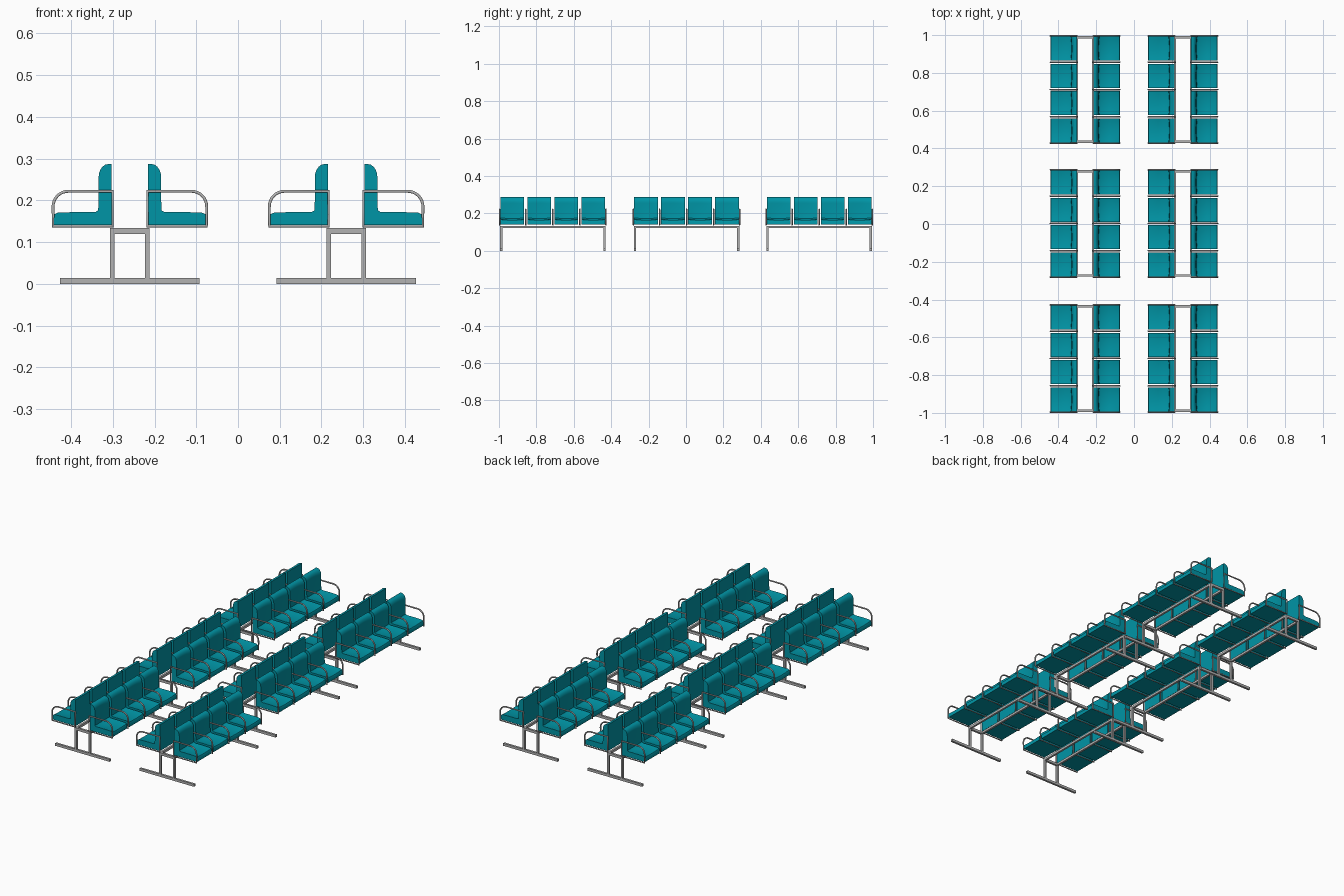
import bpy, bmesh
from math import pi, sin, cos
from mathutils import Matrix, Vector

if "Cube" in bpy.data.objects:
    bpy.data.objects.remove(bpy.data.objects["Cube"])

teal = bpy.data.materials.new("teal_upholstery")
teal.diffuse_color = (0.0, 0.30, 0.38, 1)
teal.use_nodes = True
teal.node_tree.nodes["Principled BSDF"].inputs["Base Color"].default_value = teal.diffuse_color
grey = bpy.data.materials.new("grey_metal")
grey.diffuse_color = (0.45, 0.45, 0.45, 1)
grey.use_nodes = True
grey.node_tree.nodes["Principled BSDF"].inputs["Base Color"].default_value = grey.diffuse_color


def place(name, data, matrix):
    ob = bpy.data.objects.new(name, data)
    ob.matrix_world = matrix
    bpy.context.collection.objects.link(ob)
    return ob


def boxes_mesh(name, boxes):
    """One mesh made of boxes given as (centre, size)."""
    bm = bmesh.new()
    for centre, size in boxes:
        m = Matrix.Translation(centre) @ Matrix.Diagonal((*size, 1))
        bmesh.ops.create_cube(bm, size=1, matrix=m)
    me = bpy.data.meshes.new(name)
    bm.to_mesh(me)
    bm.free()
    me.materials.append(grey)
    return me


def seat_mesh():
    """L-shaped cushion profile (x, z, dish x, dish z) lofted across its width."""
    prof = [(0.044, 0.141, 0, 0), (0.184, 0.141, 0, 0), (0.184, 0.160, 0, 0),
            (0.181, 0.167, 0, -0.003), (0.172, 0.171, 0, -0.006),
            (0.13, 0.172, 0, -0.007), (0.083, 0.172, 0, -0.006),
            (0.076, 0.176, -0.004, -0.003), (0.075, 0.20, -0.006, 0),
            (0.075, 0.255, -0.005, 0)]
    # rounded top front corner of the backrest
    for i in range(1, 6):
        a = i * pi / 10
        prof.append((0.052 + 0.023 * cos(a), 0.255 + 0.032 * sin(a), -0.004 * cos(a), 0))
    prof.append((0.044, 0.287, 0, 0))
    bm = bmesh.new()
    rings = []
    for i in range(9):
        t = i / 4 - 1
        d = 1 - t * t
        rings.append([bm.verts.new((x + dx * d, t * 0.0635, z + dz * d))
                      for x, z, dx, dz in prof])
    n = len(prof)
    for r, s in zip(rings, rings[1:]):
        for k in range(n):
            bm.faces.new((r[k], r[(k + 1) % n], s[(k + 1) % n], s[k]))
    bm.faces.new(rings[0])
    bm.faces.new(rings[-1][::-1])
    bmesh.ops.recalc_face_normals(bm, faces=bm.faces)
    for e in bm.edges:
        e.smooth = e.calc_face_angle(0) < 0.7
    for f in bm.faces:
        f.smooth = True
    me = bpy.data.meshes.new("seat")
    bm.to_mesh(me)
    bm.free()
    me.materials.append(teal)
    return me


def armrest_curve():
    """Closed tube loop: under the seat, up the back, along the arm, down the front."""
    pts = [(0.042, 0.138), (0.042, 0.222)]
    for i in range(9):
        a = pi / 2 - i * pi / 16
        pts.append((0.147 + 0.037 * cos(a), 0.185 + 0.037 * sin(a)))
    pts.append((0.184, 0.138))
    cu = bpy.data.curves.new("armrest", 'CURVE')
    cu.dimensions = '3D'
    cu.bevel_depth = 0.004
    cu.bevel_resolution = 1
    sp = cu.splines.new('POLY')
    sp.points.add(len(pts) - 1)
    for p, (x, z) in zip(sp.points, pts):
        p.co = (x, 0, z, 1)
    sp.use_cyclic_u = True
    cu.materials.append(grey)
    return cu


seat, arm = seat_mesh(), armrest_curve()

# end frame: foot bar, two posts and a top crossbar
leg = boxes_mesh("leg_frame", [((0, 0, 0.007), (0.334, 0.012, 0.014)),
                               ((0.042, 0, 0.074), (0.011, 0.012, 0.120)),
                               ((-0.042, 0, 0.074), (0.011, 0.012, 0.120)),
                               ((0, 0, 0.127), (0.073, 0.012, 0.014))])
# long beams carrying the seats
beams = boxes_mesh("seat_beams", [((s * 0.042, 0, 0.1275), (0.011, 0.54, 0.013))
                                  for s in (-1, 1)])

# six back-to-back benches in two columns and three rows
for ux in (-0.259, 0.259):
    for uy in (-0.712, 0.003, 0.712):
        base = Matrix.Translation((ux, uy, 0))
        place("seat_beams", beams, base)
        for s in (-1, 1):
            place("leg_frame", leg, base @ Matrix.Translation((0, s * 0.276, 0)))
            side = base @ Matrix.Rotation(0 if s > 0 else pi, 4, 'Z')
            for y in (-0.2165, -0.072, 0.072, 0.2165):
                place("seat", seat, side @ Matrix.Translation((0, y, 0)))
            for y in (-0.284, -0.1445, 0, 0.1445, 0.284):
                place("armrest", arm, side @ Matrix.Translation((0, y, 0)))
